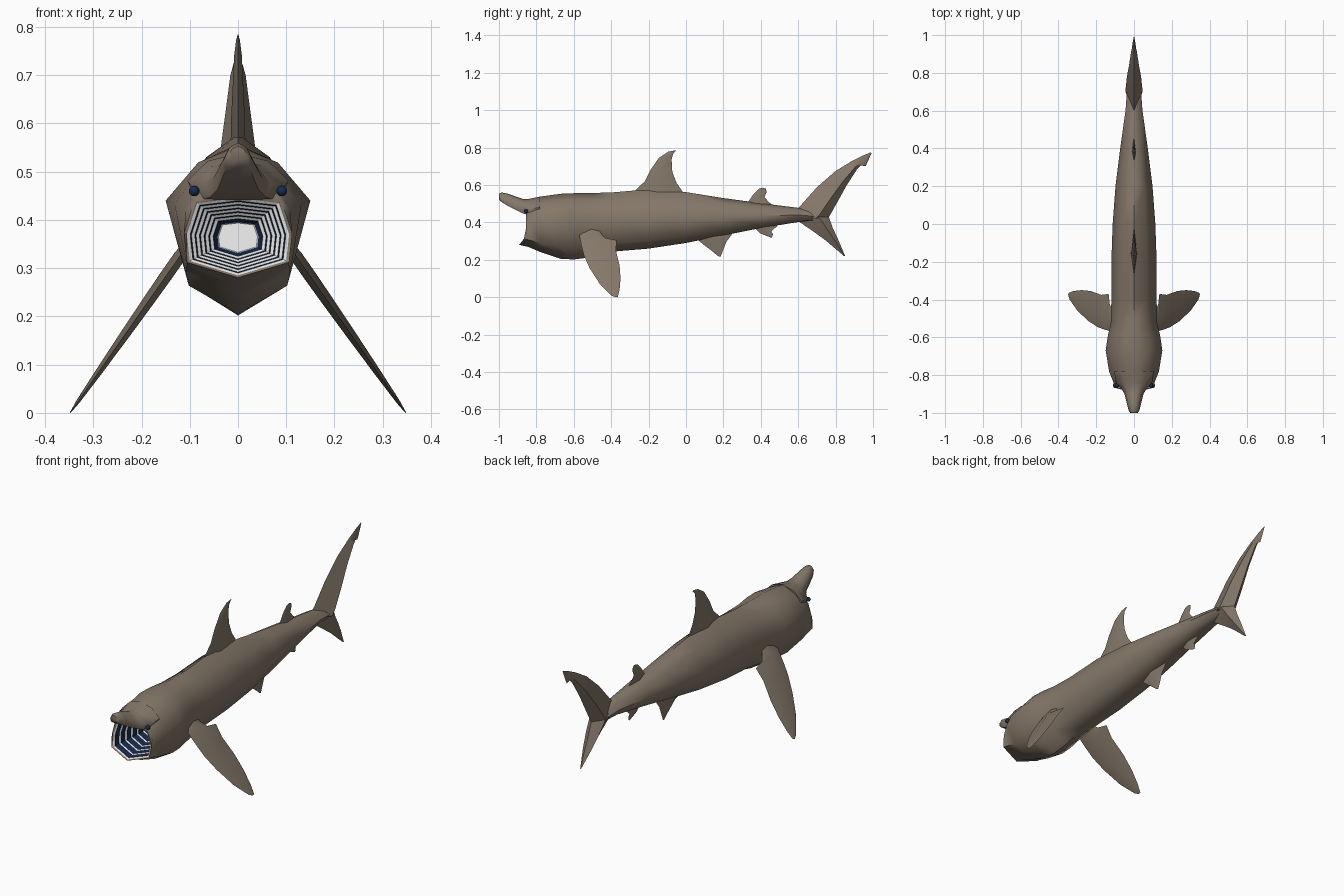
import bpy, bmesh, math


def material(name, rgb):
    m = bpy.data.materials.new(name)
    m.diffuse_color = (*rgb, 1)
    return m


SKIN = material("brown_grey_skin", (0.235, 0.187, 0.143))
WHITE = material("raker_white", (0.85, 0.85, 0.85))
NAVY = material("dark_navy", (0.008, 0.025, 0.08))


def loft(name, rings, mats=(SKIN,), strip_mats=None, cap=(True, True), angle=45, mirror=False):
    """Skin a list of equal-length closed rings."""
    bm = bmesh.new()
    vs = [[bm.verts.new(p) for p in r] for r in rings]
    n = len(rings[0])
    for i in range(len(vs) - 1):
        for j in range(n):
            k = (j + 1) % n
            f = bm.faces.new((vs[i][j], vs[i][k], vs[i + 1][k], vs[i + 1][j]))
            if strip_mats:
                f.material_index = strip_mats[i]
    if cap[0]:
        bm.faces.new(vs[0])
    if cap[1]:
        bm.faces.new(vs[-1])
    bmesh.ops.recalc_face_normals(bm, faces=bm.faces)
    me = bpy.data.meshes.new(name)
    bm.to_mesh(me)
    bm.free()
    ob = bpy.data.objects.new(name, me)
    bpy.context.collection.objects.link(ob)
    for m in mats:
        me.materials.append(m)
    bpy.ops.object.select_all(action='DESELECT')
    ob.select_set(True)
    bpy.context.view_layer.objects.active = ob
    bpy.ops.object.shade_smooth_by_angle(angle=math.radians(angle))
    if mirror:
        ob.modifiers.new("mirror", 'MIRROR')
    return ob


def both_sides(half):
    """Close a half ring that runs from top to bottom."""
    return half + [(-x, y, z) for x, y, z in half[-2:0:-1]]


def body_ring(y, t, b, w, zw, k=0.68):
    return both_sides([(0, y, t), (.55 * w, y, t - .3 * (t - zw)), (w, y, zw),
                       (k * w, y, b + .25 * (zw - b)), (0, y, b)])


def snout_ring(y, t, b, w):
    h = t - b
    return both_sides([(0, y, t), (.6 * w, y, t - .18 * h), (w, y, t - .65 * h),
                       (.85 * w, y, b), (0, y, b)])


# Mouth outline, scaled about its centre for lip and throat steps
LIP = [(0, -.85, .445), (.085, -.855, .435), (.106, -.855, .37), (.1, -.866, .315), (0, -.89, .285)]
MOUTH_Z = .362


def mouth_ring(s, depth=0.0):
    return both_sides([(x * s, -.855 + (y + .855) * s + depth, MOUTH_Z + (z - MOUTH_Z) * s)
                       for x, y, z in LIP])


# Body
loft("body", [mouth_ring(1.0, .004), mouth_ring(1.06)] + [body_ring(*r) for r in [
    (-.84, .525, .268, .108, .42, .98),
    (-.78, .538, .242, .132, .435, .82),
    (-.67, .553, .205, .150, .44),
    (-.60, .556, .202, .140, .44),
    (-.52, .557, .212, .122, .43),
    (-.40, .560, .243, .120, .42),
    (-.20, .577, .260, .120, .42),
    (0.0, .562, .290, .113, .42),
    (0.2, .530, .330, .098, .43),
    (0.4, .503, .370, .073, .435),
    (0.6, .478, .402, .045, .44),
    (0.72, .455, .405, .036, .43)]], cap=(False, True), angle=60)

# Snout
loft("snout", [snout_ring(*r) for r in [
    (-1.0, .553, .522, .020), (-.985, .560, .508, .029), (-.95, .553, .487, .038),
    (-.90, .535, .462, .050), (-.87, .525, .447, .068), (-.84, .526, .440, .096),
    (-.78, .538, .450, .105)]], angle=60)

# Stepped gill rakers: white ledges, navy walls, white throat disc
steps, kinds, s, d = [mouth_ring(1.0, .004)], [], 1.0, .004
for i in range(6):
    steps.append(mouth_ring(s - .065, d + .004))
    kinds.append(0)
    s, d = s - .09, d + .034
    steps.append(mouth_ring(s, d))
    kinds.append(1)
steps += [mouth_ring(.40, d + .01), mouth_ring(.38, d + .012)]
kinds += [1, 0]
loft("gill_rakers", steps, (WHITE, NAVY), kinds, cap=(False, True), angle=30)

# Eyes
bpy.ops.mesh.primitive_uv_sphere_add(segments=12, ring_count=8, radius=.011, location=(0, 0, 0))
eye = bpy.context.object
eye.name = "eyes"
for v in eye.data.vertices:
    v.co.x += .091
    v.co.y -= .855
    v.co.z += .46
eye.data.materials.append(NAVY)
bpy.ops.object.shade_smooth()
eye.modifiers.new("mirror", 'MIRROR')


def upright(y, z, t):
    return (t, y, z)


def splayed(y, z, t):
    return (.11 + (.34 - z) * .7 + .82 * t, y, z + .57 * t)


def fin(name, sections, place=upright, ridge=.45, mirror=False):
    """Diamond-section fin from (lead y, lead z, trail y, trail z, half thickness)."""
    rings = []
    for ly, lz, ty, tz, t in sections:
        my, mz = ly + (ty - ly) * ridge, lz + (tz - lz) * ridge
        rings.append([place(ly, lz, 0), place(my, mz, t), place(ty, tz, 0), place(my, mz, -t)])
    loft(name, rings, angle=50, mirror=mirror)


# Fins
fin("pectoral_fins", [
    (-.53, .40, -.47, .40, .008), (-.54, .352, -.46, .347, .010), (-.57, .33, -.43, .315, .013),
    (-.558, .27, -.37, .305, .013), (-.545, .22, -.375, .25, .012), (-.515, .155, -.355, .17, .010),
    (-.46, .07, -.35, .10, .007), (-.40, .01, -.355, .04, .004), (-.378, 0, -.365, .002, .001)],
    splayed, mirror=True)
fin("dorsal_fin", [
    (-.30, .54, -.01, .54, .016), (-.265, .577, -.018, .565, .015), (-.22, .62, -.05, .61, .014),
    (-.19, .68, -.073, .67, .011), (-.145, .745, -.077, .735, .008), (-.095, .778, -.07, .765, .004),
    (-.065, .784, -.053, .783, .001)])
fin("second_dorsal_fin", [
    (.31, .49, .47, .485, .010), (.34, .52, .44, .512, .009), (.36, .55, .42, .535, .007),
    (.39, .58, .43, .56, .005), (.41, .586, .428, .58, .002)])
fin("pelvic_fin", [
    (.04, .34, .25, .36, .016), (.06, .31, .243, .332, .014), (.095, .28, .215, .295, .011),
    (.135, .25, .20, .255, .007), (.175, .217, .185, .217, .002)])
fin("anal_fin", [
    (.35, .39, .49, .40, .010), (.37, .367, .485, .378, .009), (.395, .342, .455, .352, .006),
    (.425, .33, .465, .338, .004), (.452, .32, .46, .32, .001)])

# Tail lobes
fin("upper_tail_lobe", [
    (.56, .44, .755, .415, .044), (.61, .487, .765, .43, .044), (.70, .588, .81, .51, .038),
    (.80, .675, .86, .60, .026), (.89, .73, .915, .685, .016), (.925, .747, .935, .705, .011),
    (.945, .757, .96, .70, .008), (.988, .775, .992, .77, .001)], ridge=.7)
fin("lower_tail_lobe", [
    (.56, .44, .76, .435, .042), (.61, .40, .765, .425, .042), (.68, .352, .785, .37, .036),
    (.745, .305, .815, .305, .024), (.845, .22, .85, .222, .002)], ridge=.7)
